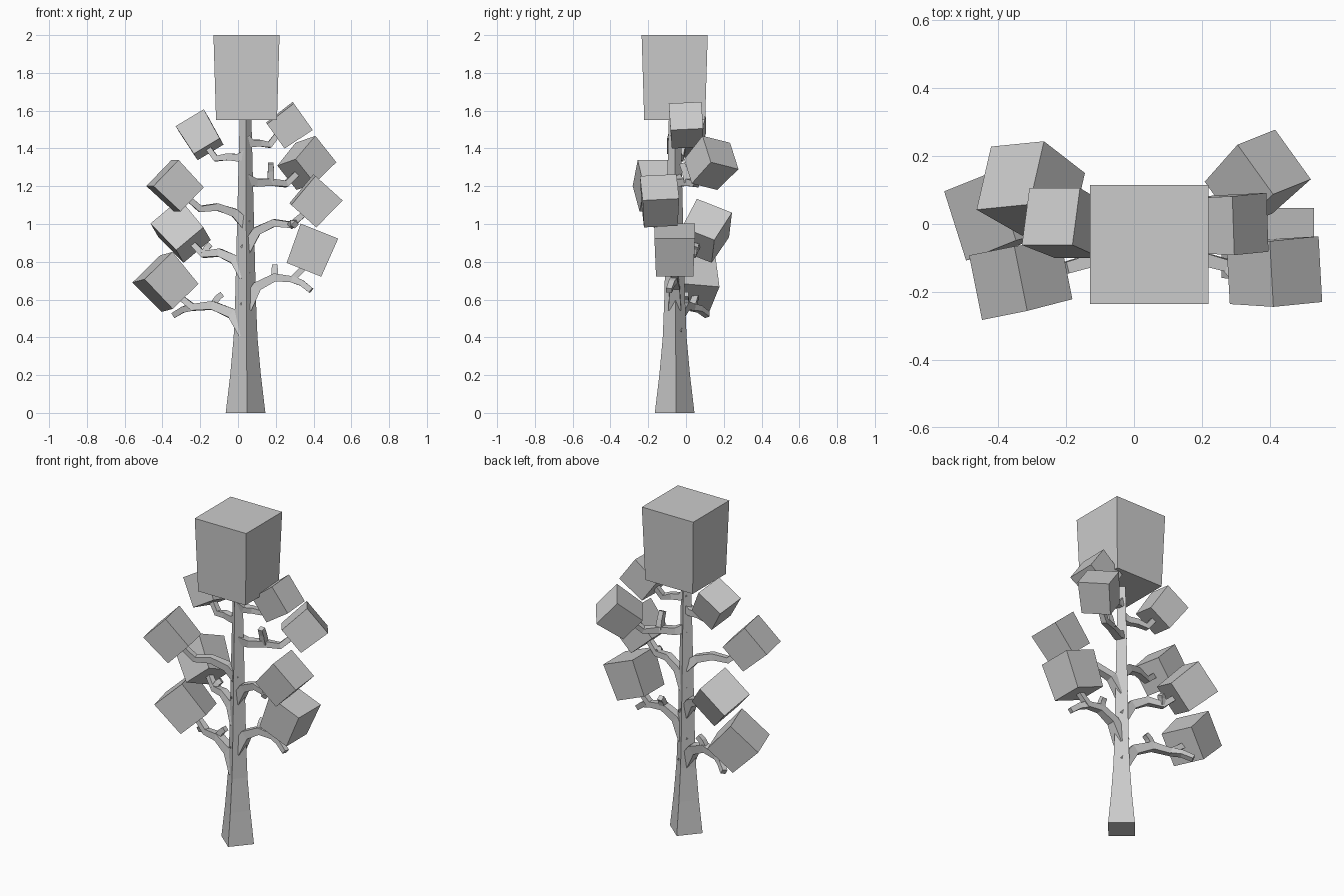
import bpy
import bmesh
from mathutils import Vector

cube = bpy.data.objects.get("Cube")
if cube:
    bpy.data.objects.remove(cube, do_unlink=True)

grey = bpy.data.materials.new("plain_grey")
grey.use_nodes = True
grey.diffuse_color = (0.6, 0.6, 0.6, 1)
shader = grey.node_tree.nodes["Principled BSDF"]
shader.inputs["Base Color"].default_value = grey.diffuse_color

FRONT = Vector((0, -1, 0))
RIGHT_TO_LEFT = Vector((1, 0, 0))
UP = Vector((0, 0, 1))


def loft(name, rings):
    """Join four-cornered rings into a capped, flat-shaded tube."""
    bm = bmesh.new()
    loops = [[bm.verts.new(point) for point in ring] for ring in rings]
    for lower, upper in zip(loops, loops[1:]):
        for i in range(4):
            j = (i + 1) % 4
            bm.faces.new((lower[i], lower[j], upper[j], upper[i]))
    bm.faces.new(loops[0])
    bm.faces.new(loops[-1])
    bmesh.ops.recalc_face_normals(bm, faces=bm.faces)
    mesh = bpy.data.meshes.new(name)
    bm.to_mesh(mesh)
    bm.free()
    mesh.materials.append(grey)
    bpy.context.collection.objects.link(bpy.data.objects.new(name, mesh))


def square(center, u, v, half):
    """Corners of a square whose sides run along u and v."""
    a, b = u * half, v * half
    return [center - a - b, center + a - b, center + a + b, center - a + b]


def limb(name, points, thick, thin):
    """Square tube along a path, tapering from thick to thin."""
    last = len(points) - 1
    rings = []
    for i, point in enumerate(points):
        along = (points[min(i + 1, last)] - points[max(i - 1, 0)]).normalized()
        side = along.cross(FRONT).normalized()
        half = thick + (thin - thick) * (i / last) ** 0.6
        rings.append(square(point, side, along.cross(side), half))
    loft(name, rings)


def block(name, center, grow, side, width, height):
    """Foliage block, slightly wider at its outer end; returns its inner end."""
    side = (side - grow * side.dot(grow)).normalized()
    other = grow.cross(side)
    reach = grow * height / 2
    loft(name, [square(center - reach, side, other, width * 0.47),
                square(center + reach, side, other, width * 0.51)])
    return center - reach


def trunk_axis(z):
    return Vector((0.04, -0.06, z))


def trunk_radius(z):
    return 0.07 - z / 40 + 0.035 * max(0, 1 - 2 * z) ** 1.5


def bough(name, center, lean, width, drop, twist=0.1, stubs=()):
    """Foliage block, the branch carrying it and any stubs off the branch."""
    grow = Vector((*lean, 1)).normalized()
    side = FRONT + RIGHT_TO_LEFT * twist
    tip = block(name + "_foliage", Vector(center), grow, side, width, width * 1.05)

    # The branch leaves the trunk, levels out, dips, then turns into the block
    level = tip.z - 0.05
    root = trunk_axis(level)
    out = tip - root
    out.z = 0
    path = [root - UP * drop,
            root + out * 0.2 - UP * drop / 4,
            root + out * 0.5 + UP * 0.01,
            root + out * 0.8,
            tip + grow * 0.02]
    thick = trunk_radius(level) * 0.65
    limb(name + "_branch", path, thick, 0.015)

    for joint, offset in stubs:
        start, end = path[joint], path[joint] + Vector(offset)
        bend = start.lerp(end, 0.5) + UP * 0.01
        limb(f"{name}_stub_{joint}", [start, bend, end], 0.018, 0.015)


# Trunk: flared, with its corners facing front, back and sides
rings = []
for step in range(9):
    z = step / 5
    corner = (FRONT + RIGHT_TO_LEFT * 0.08) * trunk_radius(z)
    across = UP.cross(corner)
    c = trunk_axis(z)
    rings.append([c + corner, c + across, c - corner, c - across])
loft("trunk", rings)

# Crown
block("crown", Vector((0.045, -0.06, 1.775)), UP, FRONT, 0.343, 0.45)

# Boughs on the left side, bottom to top
bough("left_low", center=(0.39, -0.06, 0.86), lean=(0.4, 0), width=0.21, drop=0.15, twist=0,
      stubs=[(2, (0, 0.03, 0.06)), (3, (0.1, -0.03, -0.06))])
bough("left_middle", center=(0.41, -0.14, 1.12), lean=(0.9, 0), width=0.19, drop=0.13,
      stubs=[(3, (0.02, -0.05, 0))])
bough("left_upper", center=(0.36, 0.13, 1.32), lean=(0.9, 0.9), width=0.18, drop=-0.03, twist=0.4,
      stubs=[(2, (0, -0.03, 0.1))])
bough("left_top", center=(0.27, 0, 1.52), lean=(1.4, 0), width=0.17, drop=-0.04)

# Boughs on the right side, bottom to top
bough("right_low", center=(-0.38, 0.04, 0.69), lean=(-0.9, -0.2), width=0.21, drop=0.14, twist=0.4,
      stubs=[(2, (0.05, 0, 0.06)), (3, (-0.1, 0.08, -0.04))])
bough("right_middle", center=(-0.3, 0.1, 0.96), lean=(-0.9, 0.6), width=0.2, drop=0.12,
      stubs=[(3, (0.03, 0.02, 0.05))])
bough("right_upper", center=(-0.33, -0.16, 1.2), lean=(-1, -0.2), width=0.19, drop=0.08, twist=0.2)
bough("right_top", center=(-0.2, 0, 1.47), lean=(-0.6, 0.3), width=0.17, drop=-0.02, twist=0)
